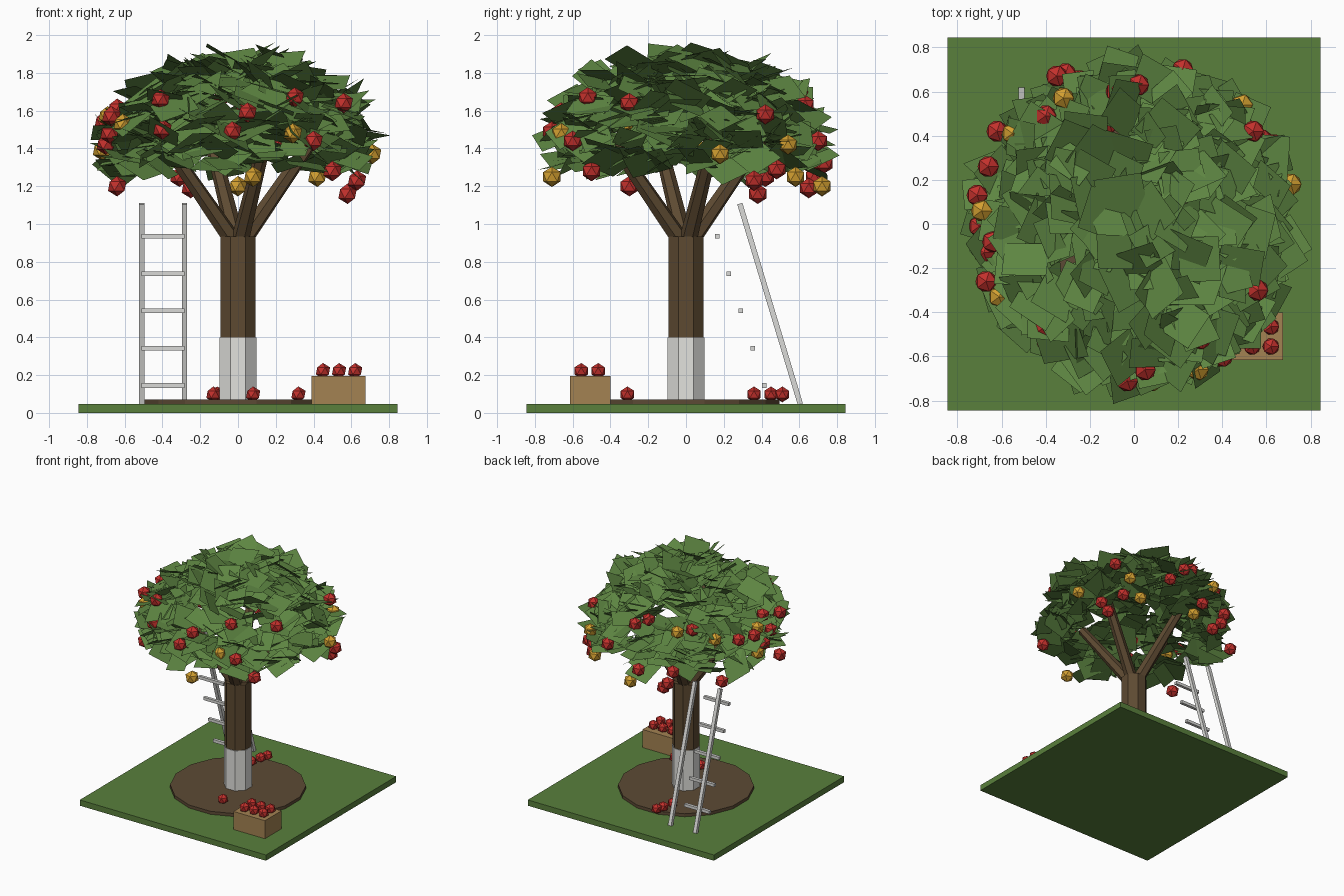
import bpy, bmesh, math, random
from mathutils import Vector, Matrix, Euler

random.seed(7)
if "Cube" in bpy.data.objects:
    bpy.data.objects.remove(bpy.data.objects["Cube"])


def material(name, *rgb):
    mat = bpy.data.materials.new(name)
    mat.use_nodes = True
    mat.diffuse_color = (*rgb, 1)
    mat.node_tree.nodes["Principled BSDF"].inputs["Base Color"].default_value = (*rgb, 1)
    return mat


GRASS = material("grass green", .1, .215, .045)
LEAF = material("leaf green", .11, .235, .054)
BARK = material("bark brown", .11, .068, .031)
SOIL = material("soil brown", .108, .068, .035)
LIME = material("lime white", .76, .76, .73)
METAL = material("ladder grey", .7, .7, .68)
WOOD = material("crate wood", .37, .225, .085)
RED = material("apple red", .55, .03, .025)
GOLD = material("apple gold", .65, .35, .03)


def finish(name, bm, mat):
    mesh = bpy.data.meshes.new(name)
    bm.to_mesh(mesh)
    bm.free()
    mesh.materials.append(mat)
    obj = bpy.data.objects.new(name, mesh)
    bpy.context.collection.objects.link(obj)
    return obj


def box(name, low, high, mat):
    low, high = Vector(low), Vector(high)
    bm = bmesh.new()
    size = Matrix.Diagonal((*(high - low), 1))
    bmesh.ops.create_cube(bm, size=1, matrix=Matrix.Translation((low + high) / 2) @ size)
    return finish(name, bm, mat)


def rod(name, start, end, r1, r2, sides, mat, turn=0):
    """Tapered prism between two points."""
    start, end = Vector(start), Vector(end)
    axis = end - start
    bm = bmesh.new()
    place = (Matrix.Translation((start + end) / 2)
             @ axis.to_track_quat("Z", "Y").to_matrix().to_4x4()
             @ Matrix.Rotation(turn, 4, "Z"))
    bmesh.ops.create_cone(bm, cap_ends=True, segments=sides, radius1=r1,
                          radius2=r2, depth=axis.length, matrix=place)
    return finish(name, bm, mat)


def apples(name, places, radius, mat):
    bm = bmesh.new()
    for place in places:
        bmesh.ops.create_icosphere(bm, subdivisions=1, radius=radius,
                                   matrix=Matrix.Translation(place))
    return finish(name, bm, mat)


# Ground and soil bed
box("grass_base", (-.845, -.845, 0), (.845, .845, .047), GRASS)
rod("soil_bed", (0, 0, .045), (0, 0, .072), .505, .505, 16, SOIL, math.pi / 16)

# Trunk with its painted foot, and four spreading branches
rod("trunk", (0, 0, .07), (0, 0, .935), .101, .101, 8, BARK, math.pi / 8)
rod("painted_trunk_foot", (0, 0, .07), (0, 0, .4), .106, .106, 8, LIME, math.pi / 8)
for i in range(4):
    angle = math.radians(20 + 90 * i)
    out = Vector((math.cos(angle), math.sin(angle), 0))
    rod(f"branch_{i + 1}", out * .02 + Vector((0, 0, .9)),
        out * .46 + Vector((0, 0, 1.5)), .048, .034, 6, BARK)

# Hanging fruit
red_places = [
    (.3, -.52, 1.67), (.05, -.66, 1.59), (-.03, -.71, 1.49), (-.41, -.47, 1.66),
    (-.4, -.53, 1.5), (.4, -.6, 1.44), (.56, -.3, 1.64), (.5, -.5, 1.28),
    (.54, .42, 1.58), (.63, .36, 1.23), (.58, .38, 1.16), (.51, .48, 1.29),
    (-.4, .49, 1.64), (-.08, .6, 1.68), (.02, .63, 1.63), (-.08, .73, 1.32),
    (.22, .7, 1.44), (-.35, .67, 1.35), (-.25, .65, 1.19), (-.31, .68, 1.25),
    (-.67, -.26, 1.57), (-.68, -.13, 1.48), (-.64, -.08, 1.61), (-.7, -.01, 1.42),
    (-.71, .13, 1.54), (-.66, .26, 1.54), (-.62, .42, 1.25), (-.64, -.3, 1.2)]
gold_places = [
    (.08, -.71, 1.25), (.29, -.66, 1.48), (-.61, -.33, 1.53), (.71, .18, 1.37),
    (.49, .54, 1.42), (.42, .58, 1.25), (0, .72, 1.2), (-.72, .1, 1.39),
    (-.32, .57, 1.63), (-.55, .41, 1.57), (-.69, .06, 1.57)]
apples("red_apples", red_places, .054, RED)
apples("golden_apples", gold_places, .054, GOLD)

# Leaf canopy: loose flat cards scattered over a dome, kept off the fruit
CORE = Vector((0, 0, 1.3))
fruit = [Vector(p) for p in red_places + gold_places]


def hides_fruit(centre):
    return any((centre - f).length < .13 and (centre - f).dot(f - CORE) > 0
               for f in fruit)


bm = bmesh.new()
COUNT = 400
for i in range(COUNT):
    u = 1 - 1.3 * (i + .5) / COUNT
    angle = i * 2.39996 + random.uniform(-.3, .3)
    shell = random.uniform(.8, 1.03)
    ring = .68 * math.sqrt(1 - u * u) * shell
    centre = Vector((ring * math.cos(angle), ring * math.sin(angle),
                     1.43 + .47 * u * shell))
    tilt = Euler((random.uniform(-.7, .7), random.uniform(-.7, .7),
                  random.uniform(0, math.tau)))
    w, h = random.uniform(.07, .115), random.uniform(.07, .115)
    if hides_fruit(centre):
        continue
    corners = [(-w, -h, 0), (w, -h, 0), (w, h, 0), (-w, h, 0)]
    turn = tilt.to_matrix()
    bm.faces.new([bm.verts.new(centre + turn @ Vector(c)) for c in corners])
finish("leaf_canopy", bm, LEAF)

# Fallen fruit
apples("fallen_apples", [(x, y, .098) for x, y in
       ((.08, -.31), (.32, -.31), (-.13, .36), (-.11, .45), (-.09, .51))], .042, RED)

# Crate filled with two rows of apples
box("crate", (.39, -.615, .047), (.675, -.4, .195), WOOD)
apples("crate_apples", [(x, y, .222) for x in (.45, .535, .62)
                        for y in (-.555, -.465)], .042, RED)

# Leaning ladder: square rails, with rungs set inward of the lean
LEFT, RIGHT = -.283, -.51
for side, x in (("left", LEFT), ("right", RIGHT)):
    rod(f"ladder_{side}_rail", (x, .605, .047), (x, .285, 1.108),
        .02, .02, 4, METAL, math.pi / 4)
for i in range(5):
    y, z = .415 - .0625 * i, .145 + .1975 * i
    box(f"ladder_rung_{i + 1}", (RIGHT, y - .012, z - .012),
        (LEFT, y + .012, z + .012), METAL)
